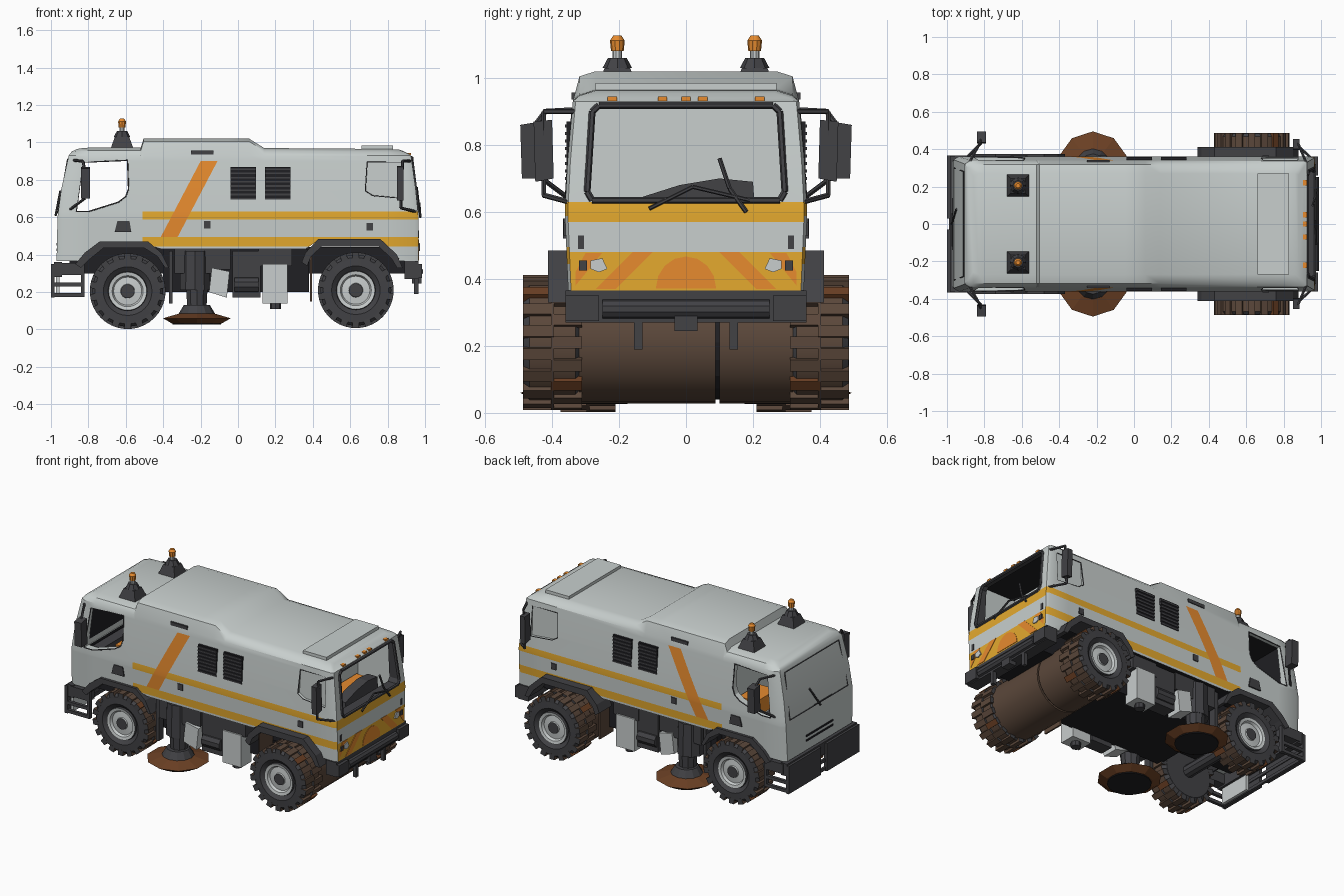
import bpy, bmesh, math
from mathutils import Vector, Matrix

if "Cube" in bpy.data.objects:
    bpy.data.objects.remove(bpy.data.objects["Cube"])

COL = {"grey": (.58, .625, .615), "dark": (.054, .054, .060), "black": (.014, .014, .017),
       "amber": (.78, .40, .028), "orange": (.80, .26, .028), "brown": (.105, .064, .043),
       "rust": (.15, .052, .018), "rim": (.58, .61, .61)}
NAMES = list(COL)
for k, c in COL.items():
    bpy.data.materials.new(k).diffuse_color = (*c, 1)


def finish(name, bm, mat=None, mirror=False, smooth=False):
    if mat:
        for f in bm.faces:
            f.material_index = NAMES.index(mat)
    bmesh.ops.recalc_face_normals(bm, faces=bm.faces)
    me = bpy.data.meshes.new(name)
    bm.to_mesh(me)
    bm.free()
    for k in NAMES:
        me.materials.append(bpy.data.materials[k])
    ob = bpy.data.objects.new(name, me)
    bpy.context.collection.objects.link(ob)
    if mirror:
        ob.modifiers.new("mirror", 'MIRROR').use_axis = (False, True, False)
        ob.modifiers["mirror"].use_mirror_merge = False
    if smooth:
        shade(ob)
    return ob


def activate(ob):
    bpy.ops.object.select_all(action='DESELECT')
    ob.select_set(True)
    bpy.context.view_layer.objects.active = ob


def shade(ob):
    activate(ob)
    bpy.ops.object.shade_smooth_by_angle(angle=math.radians(32))


def prism(name, pts, a, b, mat, axis='y', mirror=False):
    """Outline in xz (axis y) or yz (axis x), extruded from a to b."""
    bm = bmesh.new()
    place = (lambda p, t: (p[0], t, p[1])) if axis == 'y' else (lambda p, t: (t, p[0], p[1]))
    r = [[bm.verts.new(place(p, t)) for p in pts] for t in (a, b)]
    n = len(pts)
    bm.faces.new(r[0])
    bm.faces.new(r[1][::-1])
    for i in range(n):
        bm.faces.new((r[0][i], r[0][(i + 1) % n], r[1][(i + 1) % n], r[1][i]))
    return finish(name, bm, mat, mirror)


def box(name, x0, x1, y0, y1, z0, z1, mat, mirror=False):
    return prism(name, [(x0, z0), (x1, z0), (x1, z1), (x0, z1)], y0, y1, mat, 'y', mirror)


def cone(name, p, q, r1, r2, mat, seg=12, mirror=False, smooth=False, turn=0):
    """Tapered rod from p to q."""
    p, q = Vector(p), Vector(q)
    rot = (q - p).to_track_quat('Z', 'Y').to_matrix().to_4x4() @ Matrix.Rotation(turn, 4, 'Z')
    bm = bmesh.new()
    bmesh.ops.create_cone(bm, cap_ends=True, segments=seg, radius1=r1, radius2=r2,
                          depth=(q - p).length, matrix=Matrix.Translation((p + q) / 2) @ rot)
    return finish(name, bm, mat, mirror, smooth)


def bars(name, pts, r, mat, closed=False, mirror=False):
    for a, b in zip(pts, pts[1:] + pts[:1] if closed else pts[1:]):
        cone(name, a, b, r, r, mat, 6, mirror)


# ---- body shell: rings lofted along x ----
FX = [-.97, -.965, -.945, -.905, -.89, -.86]
BX = [.965, .965, .95, .925, .912, .88]


def ring(xs, zt, s=1.0):
    zs = [.365, .60, .75, .93, zt - .015, zt]
    ys = [.352, .362, .354, .338, .318, .27]
    half = [(xs[i] if isinstance(xs, list) else xs, ys[i] * s, zs[i]) for i in range(6)]
    return half + [(x, -y, z) for x, y, z in reversed(half)]


rings = [ring(FX, .965, .95), ring([x + .03 for x in FX], .97), ring(-.80, .972), ring(-.52, .972),
         ring(-.505, 1.02), ring(.06, 1.02), ring(.14, .97), ring(.80, .965),
         ring([x - .02 for x in BX], .962), ring(BX, .955, .975)]
bm = bmesh.new()
R = [[bm.verts.new(p) for p in r] for r in rings]
for a, b in zip(R, R[1:]):
    for i in range(12):
        j = (i + 1) % 12
        bm.faces.new((a[i], a[j], b[j], b[i]))
for r in (R[0], R[-1]):
    for i in range(5):
        bm.faces.new((r[i], r[i + 1], r[10 - i], r[11 - i]))
bmesh.ops.recalc_face_normals(bm, faces=bm.faces)
# cut the stripe borders, then colour by position
cuts = [((0, 0, z), (0, 0, 1)) for z in (.445, .48, .495, .57, .588, .63, .90)]
cuts += [((-.51, 0, 0), (1, 0, 0)), ((-.41, 0, .5), (.4, 0, -.21)), ((-.32, 0, .5), (.4, 0, -.21))]
for co, no in cuts:
    bmesh.ops.bisect_plane(bm, geom=bm.verts[:] + bm.edges[:] + bm.faces[:], plane_co=co, plane_no=no)
bm.normal_update()
for f in bm.faces:
    c, n = f.calc_center_median(), f.normal
    end, m = n.x > .6, "grey"
    if abs(n.z) < .6 and c.x > -.51:
        if (.57 if end else .588) < c.z < .63 or (c.z < .48 if end else .445 < c.z < .495):
            m = "amber"
        if abs(n.y) > .7 and .495 < c.z < .9 and 0 < (c.x + .41) - (c.z - .5) * .525 < .09:
            m = "orange"
    f.material_index = NAMES.index(m)
body = finish("body_shell", bm)

# cutters: wheel arches, cabins and window openings
cutters = [
    prism("arch_cutter", [(-.84, .3), (-.82, .38), (-.74, .455), (-.49, .455), (-.41, .43), (.36, .43),
                          (.42, .47), (.77, .47), (.86, .38), (.88, .3)], -.6, .6, "black"),
    box("front_cabin_cutter", -.86, -.56, -.31, .31, .56, .92, "grey"),
    prism("side_window_cutter", [(-.865, .63), (-.80, .63), (-.64, .68), (-.60, .71), (-.585, .75),
                                 (-.59, .905), (-.83, .895)], -.6, .6, "grey"),
    box("rear_cabin_cutter", .66, .89, -.30, .30, .52, .93, "grey"),
    prism("rear_window_cutter", [(-.28, .635), (.28, .635), (.295, .66), (.28, .90), (.26, .918),
                                 (-.26, .918), (-.28, .90), (-.295, .66)], .8, 1.1, "dark", 'x')]
# dark cabin ceilings and windscreen lining
for c in (cutters[1], cutters[3]):
    for f in c.data.polygons:
        if f.normal.z > .9 or (c is cutters[1] and f.normal.x < -.9):
            f.material_index = NAMES.index("black")
for s in (-1, 1):
    cutters.append(prism("quarter_window_cutter", [(.68, .74), (.72, .715), (.88, .70), (.875, .895), (.69, .895)],
                         s * .335, s * .5, "grey"))
activate(body)
for c in cutters:
    m = body.modifiers.new("cut", 'BOOLEAN')
    m.operation, m.object, m.solver = 'DIFFERENCE', c, 'EXACT'
    bpy.ops.object.modifier_apply(modifier=m.name)
for c in cutters:
    bpy.data.objects.remove(c)
shade(body)

# ---- window frames, wipers, interior ----
bars("side_window_frame", [(-.865, .358, .63), (-.80, .359, .63), (-.64, .356, .68), (-.60, .354, .71),
                           (-.585, .352, .75), (-.59, .338, .905), (-.83, .337, .895)], .004, "dark", True, True)
bars("quarter_window_frame", [(.68, .353, .74), (.72, .354, .715), (.88, .354, .70), (.875, .338, .895),
                              (.69, .340, .895)], .003, "dark", True, True)
bars("rear_window_frame", [(.963, -.28, .635), (.963, .28, .635), (.96, .295, .66), (.93, .28, .90), (.928, .26, .918),
                           (.928, -.26, .918), (.93, -.28, .90), (.96, -.295, .66)], .010, "dark", True)
bars("windscreen_frame", [(-.963, -.30, .62), (-.963, .30, .62), (-.911, .28, .91), (-.911, -.28, .91)], .0035, "dark", True)
bars("rear_wiper", [(.975, .18, .60), (.965, .13, .67), (.955, .10, .76)], .007, "dark")
bars("rear_wiper_low", [(.975, -.11, .61), (.97, .02, .675), (.97, .19, .635)], .006, "dark")
bars("front_wiper", [(-.975, 0, .61), (-.95, .08, .74)], .006, "dark")
bars("front_wiper_low", [(-.972, -.12, .63), (-.972, .06, .63)], .004, "dark")
prism("dashboard", [(-.14, .55), (.21, .55), (.20, .69), (.10, .70), (-.02, .68), (-.13, .645)], .80, .87, "dark", 'x')
box("rear_seat", .67, .79, -.27, .27, .52, .63, "orange")
box("front_seat", -.70, -.57, .06, .27, .56, .66, "orange", True)
box("front_dash", -.85, -.78, -.29, .29, .56, .62, "dark")

# ---- roof and side details ----
box("roof_hatch", .66, .83, -.27, .27, .95, .985, "grey")
Q = math.pi / 4
cone("beacon_base", (-.62, .205, .96), (-.62, .205, 1.03), .09, .054, "dark", 4, True, turn=Q)
cone("beacon_collar", (-.62, .205, 1.03), (-.62, .205, 1.06), .044, .028, "dark", 8, True)
cone("beacon_neck", (-.62, .205, 1.05), (-.62, .205, 1.085), .014, .014, "rim", 10, True, True)
cone("beacon_lamp", (-.62, .205, 1.08), (-.62, .205, 1.112), .019, .022, "orange", 10, True, True)
cone("beacon_cap", (-.62, .205, 1.112), (-.62, .205, 1.127), .022, .012, "orange", 10, True, True)
box("roof_vent", -.25, -.13, .31, .342, .935, .957, "dark", True)
for x in (-.04, .145):
    box("louvre_panel", x, x + .135, .33, .357, .69, .87, "black", True)
    for i in range(8):
        z = .695 + i * .0225
        box("louvre_slat", x, x + .135, .33, .362, z, z + .009, "dark", True)
prism("fuel_cap", [(-.66, .52), (-.57, .52), (-.58, .58), (-.645, .58)], .34, .367, "dark", mirror=True)
for x, z in ((-.165, .56), (.705, .55)):
    box("side_latch", x - .018, x + .018, .34, .366, z - .02, z + .02, "dark", True)
for y in (-.22, -.07, .0, .05, .22):
    box("marker_lamp", .90, .925, y - .014, y + .014, .932, .944, "orange")
# chevrons and lamps on the rear panel
prism("chevron_arch", [(.09 * math.cos(t * math.pi / 8), .372 + .095 * math.sin(t * math.pi / 8)) for t in range(9)],
      .96, .968, "orange", 'x')
prism("chevron", [(.10, .48), (.16, .48), (.27, .37), (.21, .37)], .96, .968, "orange", 'x', True)
prism("chevron_outer", [(.25, .478), (.30, .478), (.33, .42), (.33, .38)], .955, .967, "orange", 'x', True)
prism("rear_lamp", [(.235, .43), (.26, .42), (.285, .43), (.285, .455), (.25, .462)], .95, .972, "rim", 'x', True)
box("rear_lamp_pod", .95, .972, .295, .32, .425, .455, "dark", True)
box("rear_latch", .95, .968, .305, .322, .49, .53, "dark", True)
# front grille
for z in (.42, .45):
    box("grille_slot", -.971, -.95, -.14, .14, z, z + .013, "black")

# ---- mirrors ----
prism("front_mirror", [(.43, .70), (.49, .70), (.495, .86), (.435, .87)], -.84, -.79, "dark", 'x', True)
bars("front_mirror_arm", [(-.88, .33, .905), (-.83, .42, .90), (-.82, .45, .86), (-.82, .43, .70), (-.90, .35, .64)], .008, "dark", mirror=True)
prism("rear_mirror", [(.395, .70), (.45, .69), (.455, .87), (.40, .875)], .85, .885, "dark", 'x', True)
bars("rear_mirror_arm", [(.92, .33, .90), (.88, .425, .90), (.87, .425, .65), (.95, .35, .63)], .008, "dark", mirror=True)


# ---- wheels ----
def wheel(name, x, z, y0, y1):
    prof = [(0, -.012, "dark"), (.036, -.012, "dark"), (.038, -.022, "rim"), (.075, -.026, "rim"), (.083, -.010, "rim"),
            (.102, -.006, "rim"), (.105, -.02, "dark"), (.13, 0, "dark"), (.175, -.002, "dark"), (.190, -.02, "dark")]
    path = [(r, y1 + d, m) for r, d, m in prof] + [(.190, y0 + .02, "brown"), (.165, y0, "dark"), (0, y0, "dark")]
    bm = bmesh.new()
    seg = 32
    loops = [[bm.verts.new((x + r * math.cos(t), y, z + r * math.sin(t))) for t in
              [2 * math.pi * i / seg for i in range(seg)]] for r, y, m in path]
    for (a, b, p) in zip(loops, loops[1:], path[1:]):
        for i in range(seg):
            j = (i + 1) % seg
            bm.faces.new((a[i], a[j], b[j], b[i])).material_index = NAMES.index(p[2])
    bmesh.ops.remove_doubles(bm, verts=bm.verts, dist=1e-5)
    finish(name, bm, None, True, True)
    # chunky tread lugs, alternating between the two shoulders
    bm, mid = bmesh.new(), (y0 + y1) / 2
    for i in range(36):
        t = 2 * math.pi * i / 36
        out = i % 2
        ya, yb = (mid - .005, y1 - .001) if out else (y0 + .001, mid + .005)
        res = bmesh.ops.create_cube(bm, size=1, matrix=Matrix.Translation((x, 0, z)) @ Matrix.Rotation(t, 4, 'Y')
                                    @ Matrix.Translation((.184, (ya + yb) / 2, 0))
                                    @ Matrix.Diagonal((.036, yb - ya, .036, 1)))
        for f in {f for v in res['verts'] for f in v.link_faces}:
            f.material_index = NAMES.index("rust" if i % 9 == 4 else "brown")
    bm.normal_update()
    for f in bm.faces:
        if abs(f.normal.y) > .9:
            f.material_index = NAMES.index("dark")
    finish(name + "_lugs", bm, None, True)


wheel("front_wheel", -.59, .205, .21, .375)
wheel("rear_wheel", .63, .21, .31, .487)
# fenders over the wheels
prism("front_fender", [(-.87, .35), (-.82, .41), (-.74, .47), (-.48, .47), (-.41, .41), (-.37, .33), (-.39, .33),
                       (-.43, .39), (-.50, .435), (-.72, .435), (-.80, .37), (-.84, .33)], .24, .374, "dark", mirror=True)
prism("rear_fender", [(.34, .36), (.36, .41), (.43, .485), (.76, .485), (.85, .40), (.88, .33), (.85, .33),
                      (.82, .38), (.75, .445), (.45, .445), (.39, .39), (.37, .34)], .28, .412, "dark", mirror=True)
box("mud_flap", .385, .395, .20, .34, .15, .40, "brown", True)

# ---- sweeping gear and underbody ----
for a, b in ((-.32, .088), (.10, .32)):
    cone("sweeper_roller", (.63, a, .21), (.63, b, .21), .182, .182, "brown", 28, False, True)
cone("roller_seam", (.63, .08, .21), (.63, .11, .21), .17, .17, "black", 20)
cone("side_brush", (-.22, .305, .032), (-.22, .305, .06), .14, .19, "rust", 10, True)
cone("side_brush_top", (-.22, .305, .06), (-.22, .305, .085), .19, .10, "rust", 10, True)
cone("side_brush_core", (-.22, .305, .026), (-.22, .305, .04), .13, .13, "black", 16, True)
cone("brush_hub", (-.22, .305, .08), (-.22, .305, .13), .10, .07, "dark", 12, True)
cone("brush_motor", (-.22, .295, .13), (-.22, .295, .22), .055, .06, "dark", 10, True)
cone("motor_housing", (-.23, .275, .21), (-.23, .275, .42), .085, .08, "dark", 10, True)
box("brush_bracket", -.34, -.13, .20, .33, .30, .43, "dark", True)
box("chassis", -.90, .93, -.20, .20, .30, .44, "black")
box("belly_pan", -.40, .38, -.25, .25, .20, .43, "black")
cone("front_axle", (-.59, -.25, .205), (-.59, .25, .205), .04, .04, "dark", 10)
prism("left_tank", [(-.155, .20), (-.06, .17), (-.045, .31), (-.14, .33)], .24, .345, "rim", mirror=True)
box("tank_mount", -.16, -.04, .24, .33, .32, .43, "dark", True)
box("engine_block", -.03, .12, .24, .33, .17, .42, "dark", True)
cone("engine_drum", (-.02, .31, .24), (.11, .31, .24), .045, .045, "dark", 10, True)
box("tool_locker", .13, .265, .24, .345, .14, .35, "rim", True)
box("locker_mount", .11, .29, .24, .335, .34, .43, "dark", True)
cone("locker_foot", (.20, .29, .11), (.20, .29, .15), .03, .03, "dark", 8, True)
box("support_leg", -.37, -.35, .27, .32, .14, .42, "dark", True)

# ---- bumpers ----
box("front_bumper_beam", -.985, -.94, -.36, .36, .28, .36, "dark")
box("bumper_return", -.96, -.83, .30, .365, .29, .355, "dark", True)
box("bumper_plate", -1.0, -.98, .03, .365, .17, .35, "dark", True)
box("bumper_panel", -.972, -.955, -.34, -.12, .18, .28, "rim")
for z in (.175, .23):
    box("bumper_rail", -.99, -.82, .345, .365, z, z + .02, "dark", True)
    box("bumper_crossbar", -.99, -.975, -.36, .36, z, z + .02, "dark")
box("bumper_post", -.84, -.82, .34, .365, .175, .36, "dark", True)
box("rear_bumper", .89, .965, -.36, .36, .27, .365, "dark")
box("bumper_corner", .93, .985, .26, .36, .275, .35, "dark", True)
box("tow_hook", .93, .98, -.035, .035, .245, .33, "dark")
box("tow_step", .94, .965, .13, .155, .19, .32, "dark", True)
cone("hitch_bar", (.96, -.25, .31), (.96, .25, .31), .03, .03, "dark", 10)

for m in bpy.data.materials:
    if m.users and not m.is_grease_pencil:
        m.use_nodes = True
        m.node_tree.nodes["Principled BSDF"].inputs["Base Color"].default_value = m.diffuse_color
